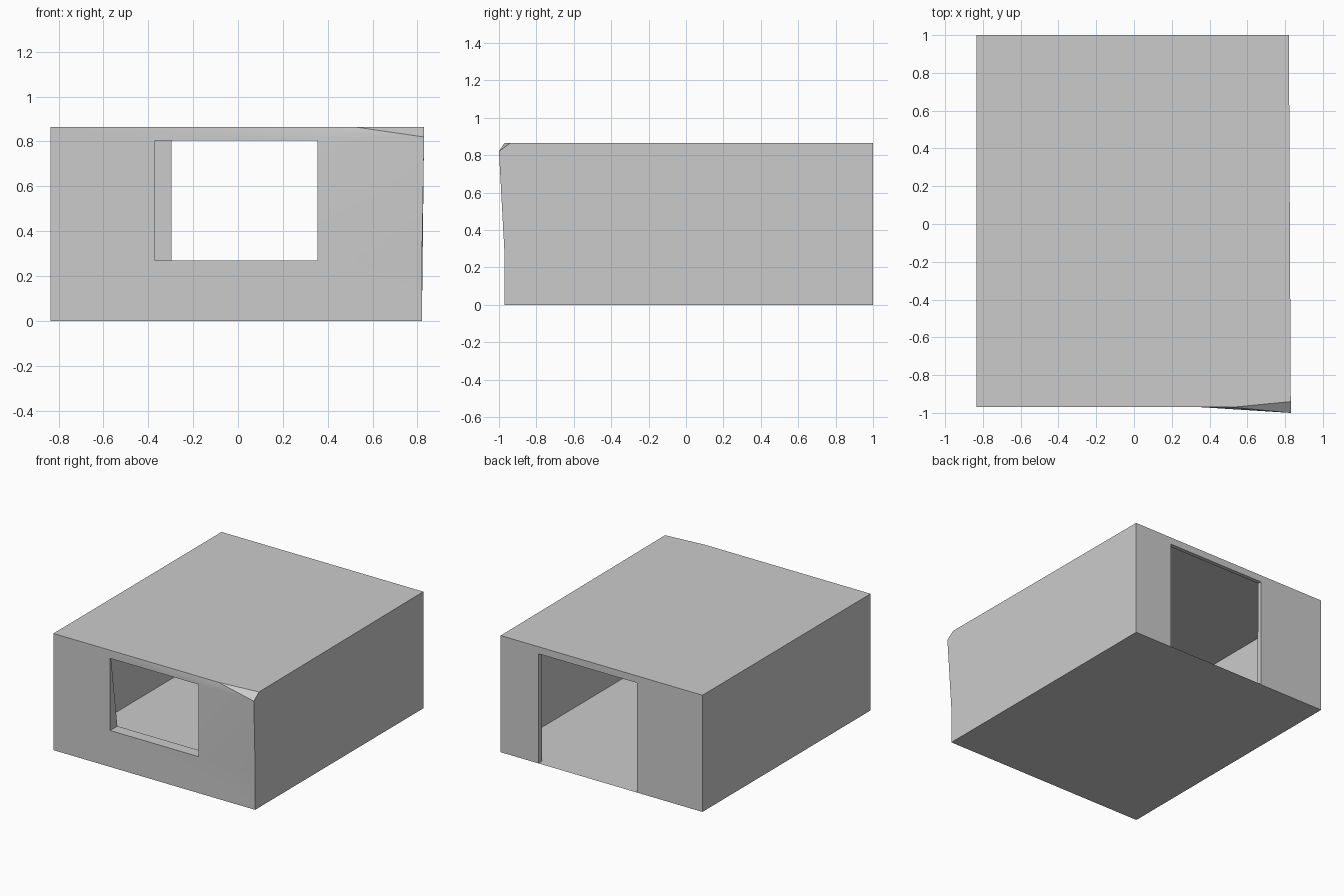
import bpy, bmesh, math

if "Cube" in bpy.data.objects:
    bpy.data.objects.remove(bpy.data.objects["Cube"])

L, R, F, B, H = -0.835, 0.82, -0.97, 1.0, 0.865


def make(name, verts, faces, smooth=False):
    """Build an object from named points and faces given as point names."""
    bm = bmesh.new()
    v = {k: bm.verts.new(p) for k, p in verts.items()}
    for f in faces:
        bm.faces.new([v[k] for k in f.split()])
    if smooth:
        bmesh.ops.recalc_face_normals(bm, faces=bm.faces[:])
    me = bpy.data.meshes.new(name)
    bm.to_mesh(me)
    bm.free()
    ob = bpy.data.objects.new(name, me)
    bpy.context.collection.objects.link(ob)
    if smooth:
        bpy.ops.object.select_all(action='DESELECT')
        ob.select_set(True)
        bpy.context.view_layer.objects.active = ob
        bpy.ops.object.shade_smooth_by_angle(angle=math.radians(35))
    return ob


def reveal(name, x0, x1, z0, z1, y, d_low, d_high):
    """Thin lining around an opening, reaching into the room."""
    pts = {}
    for i, (x, z, d) in enumerate([(x0, z0, d_low), (x1, z0, d_low),
                                   (x1, z1, d_high), (x0, z1, d_high)]):
        pts[f"o{i}"] = (x, y, z)
        pts[f"i{i}"] = (x, y + d, z)
    faces = []
    for i in range(4):
        j = (i + 1) % 4
        q = [f"o{i}", f"o{j}", f"i{j}", f"i{i}"]
        faces.append(" ".join(q if d_low > 0 else q[::-1]))
    make(name, pts, faces)


# Single-sheet room shell with window, doorway and a pulled, clipped front corner
points = {
    "fl": (L, F, 0), "fr": (R, F, 0), "bl": (L, B, 0), "br": (R, B, 0),
    "tfl": (L, F, H), "tbl": (L, B, H), "tbr": (R, B, H),
    "edge": (R, F, 0.27), "tip": (0.83, -1.0, 0.82),
    "clipf": (0.52, F, H), "clipr": (0.83, -0.94, H),
    "w1": (-0.37, F, 0.27), "w2": (0.355, F, 0.27),
    "w3": (0.355, F, 0.805), "w4": (-0.37, F, 0.805),
    "d1": (-0.297, B, 0), "d2": (0.508, B, 0),
    "d3": (0.508, B, 0.813), "d4": (-0.297, B, 0.813),
}
make("room_shell", points, [
    "fl bl d1 d2 br fr",                # floor
    "tfl clipf clipr tbr tbl",          # roof
    "fl tfl tbl bl",                    # left wall
    "fr br tbr clipr tip edge",         # right wall
    "fl w1 w4 tfl", "fl fr edge w2 w1", "tfl w4 w3 clipf",   # front wall
    "w2 edge tip", "w2 tip w3", "w3 tip clipf",
    "clipf tip clipr",                  # clipped corner
    "bl tbl d4 d1", "br d2 d3 tbr", "tbl tbr d3 d4",         # back wall
], smooth=True)

# Linings of the two openings
reveal("window_reveal", -0.37, 0.355, 0.27, 0.805, F, 0.085, 0.01)
reveal("doorway_reveal", -0.297, 0.508, 0.003, 0.813, B, -0.04, -0.03)
